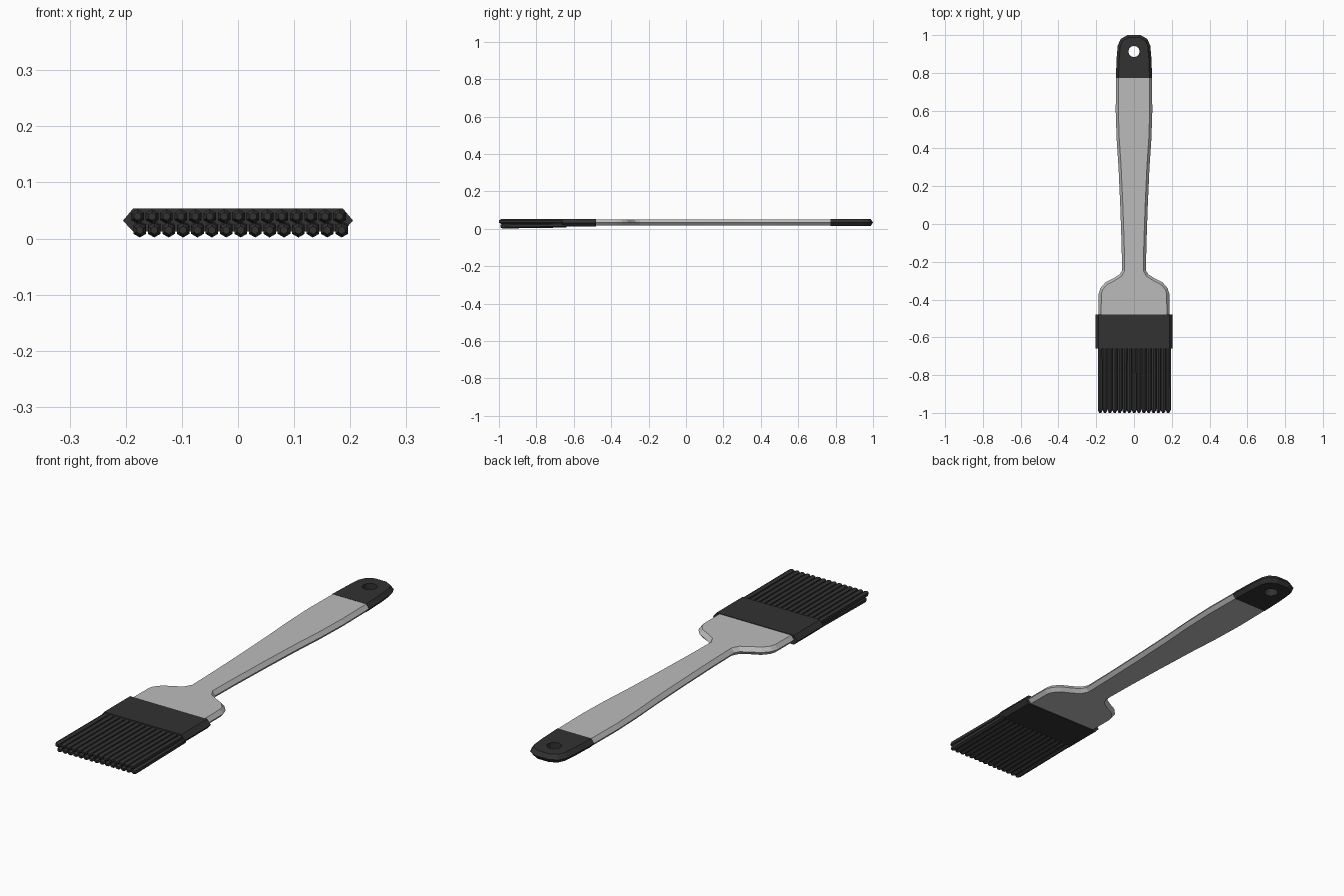
import bpy, bmesh, math
from mathutils import Vector

if "Cube" in bpy.data.objects:
    bpy.data.objects.remove(bpy.data.objects["Cube"])


def material(name, v):
    m = bpy.data.materials.new(name)
    m.diffuse_color = (v, v, v, 1)
    m.use_nodes = True
    m.node_tree.nodes["Principled BSDF"].inputs["Base Color"].default_value = m.diffuse_color
    return m


GREY = material("light grey plastic", 0.5)
BLACK = material("black rubber", 0.032)


def finish(bm, name, mat):
    bmesh.ops.recalc_face_normals(bm, faces=bm.faces[:])
    me = bpy.data.meshes.new(name)
    bm.to_mesh(me)
    bm.free()
    me.materials.append(mat)
    ob = bpy.data.objects.new(name, me)
    bpy.context.collection.objects.link(ob)
    return ob


def loft(name, mat, pts, z0, zm, z1, inset, round_end=False):
    """Six-sided bar along y: widest at zm, flat top and bottom inset from the outline."""
    bm = bmesh.new()
    rings = []
    for i, (x, y) in enumerate(pts):
        # inward offset follows the outline normal, square at plain ends
        a = Vector(pts[max(i - 1, 0)])
        b = Vector(pts[min(i + 1, len(pts) - 1)])
        t = (b - a).normalized()
        n = Vector((t.y, -t.x))
        if i == 0 or (i == len(pts) - 1 and not round_end):
            n = Vector((1, 0))
        ix, iy = x - n.x * inset, y - n.y * inset
        co = [(-ix, iy, z1), (ix, iy, z1), (x, y, zm),
              (ix, iy, z0), (-ix, iy, z0), (-x, y, zm)]
        rings.append([bm.verts.new(c) for c in co])
    for r, s in zip(rings, rings[1:]):
        for k in range(6):
            j = (k + 1) % 6
            bm.faces.new((r[k], r[j], s[j], s[k]))
    for r in (rings[0], rings[-1]):
        bm.faces.new((r[0], r[1], r[2], r[5]))
        bm.faces.new((r[5], r[2], r[3], r[4]))
    return finish(bm, name, mat)


# Handle with flared head
loft("handle", GREY, [
    (0.188, -0.52), (0.187, -0.37), (0.178, -0.34), (0.15, -0.308),
    (0.105, -0.285), (0.075, -0.266), (0.063, -0.245), (0.066, -0.1),
    (0.073, 0.1), (0.082, 0.3), (0.092, 0.45), (0.097, 0.6), (0.095, 0.775)],
    0.017, 0.0335, 0.051, 0.014)

# Rubber grip tip, with hanging hole
tip = loft("handle_tip", BLACK, [
    (0.096, 0.772), (0.092, 0.88), (0.086, 0.945), (0.07, 0.98),
    (0.035, 1.0)], 0.016, 0.0335, 0.052, 0.014, True)
bm = bmesh.new()
bmesh.ops.create_cone(bm, cap_ends=True, segments=12, radius1=0.03, radius2=0.03, depth=0.2)
bmesh.ops.translate(bm, vec=(0, 0.913, 0.03), verts=bm.verts[:])
cutter = finish(bm, "hole_cutter", BLACK)
cutter.hide_render = True
mod = tip.modifiers.new("hole", 'BOOLEAN')
mod.object = cutter
mod.operation = 'DIFFERENCE'
mod.solver = 'EXACT'
bpy.context.view_layer.objects.active = tip
bpy.ops.object.modifier_apply(modifier="hole")
bpy.data.objects.remove(cutter)

# Collar
loft("collar", BLACK, [(0.205, -0.66), (0.205, -0.48)], 0.0125, 0.032, 0.0535, 0.018)


# Bristle rows: six-sided strands with blunt tips
def bristle_row(name, xs, z_root, z_tip, y_tip):
    bm = bmesh.new()
    for x in xs:
        rings = []
        for y, z, r in ((-0.64, z_root, 0.0125), (y_tip + 0.012, z_tip, 0.013), (y_tip, z_tip, 0.007)):
            rings.append([bm.verts.new((x + r * math.sin(k * math.pi / 3), y,
                                        z + r * math.cos(k * math.pi / 3))) for k in range(6)])
        for r, s in zip(rings, rings[1:]):
            for k in range(6):
                j = (k + 1) % 6
                bm.faces.new((r[k], r[j], s[j], s[k]))
        bm.faces.new(rings[0])
        bm.faces.new(rings[-1])
    finish(bm, name, BLACK)


PITCH = 0.0257
bristle_row("upper_bristles", [-0.179 + PITCH * i for i in range(15)], 0.039, 0.0395, -1.0)
bristle_row("lower_bristles", [-0.175 + PITCH * i for i in range(15)], 0.0195, 0.015, -0.992)
